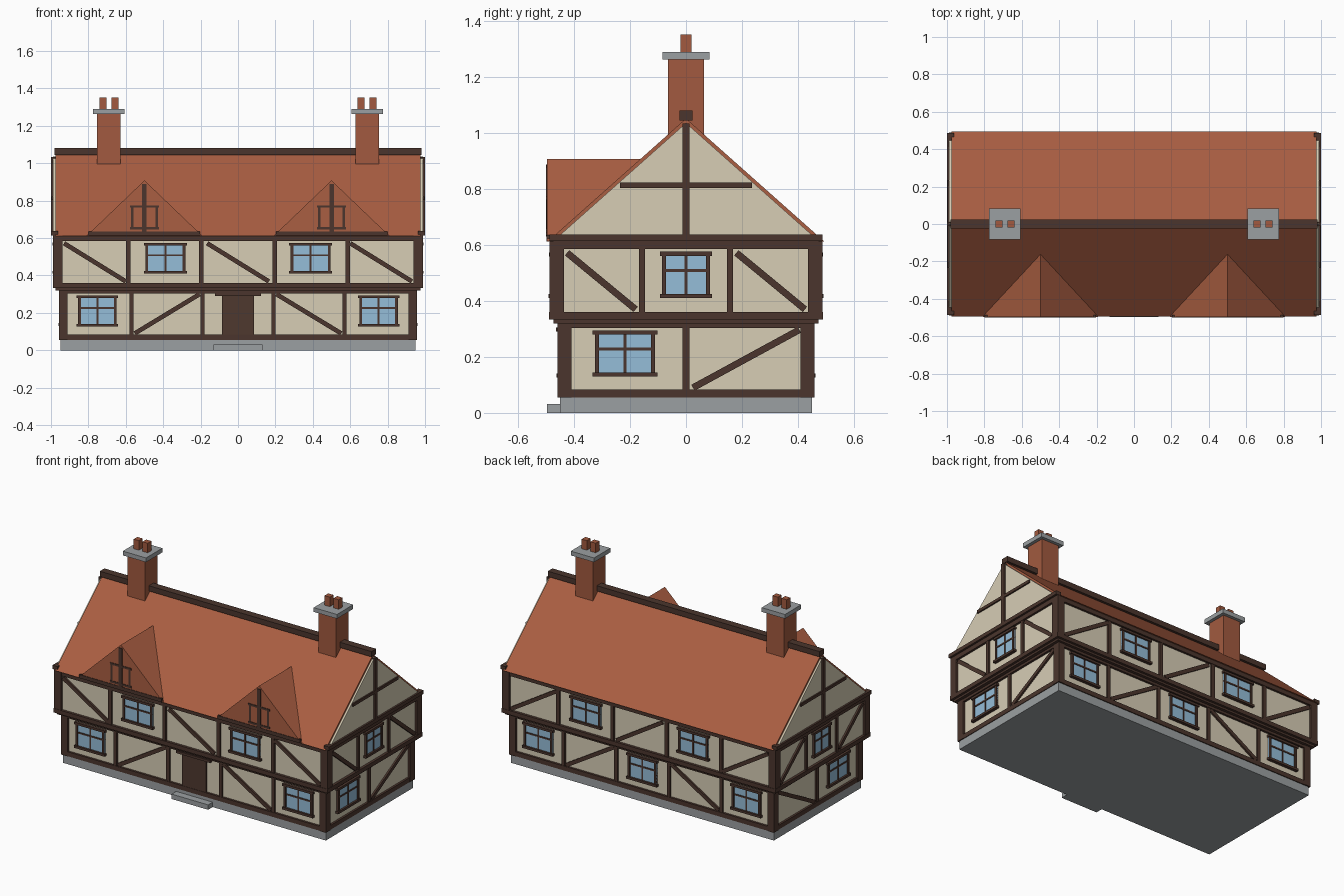
import bpy, bmesh, math
from mathutils import Matrix, Vector

if "Cube" in bpy.data.objects:
    bpy.data.objects.remove(bpy.data.objects["Cube"])

def material(name, rgb):
    m = bpy.data.materials.new(name)
    m.diffuse_color = (*rgb, 1)
    m.use_nodes = True
    m.node_tree.nodes["Principled BSDF"].inputs["Base Color"].default_value = m.diffuse_color
    return m

PLASTER = material("cream_plaster", (0.68, 0.61, 0.46))
TIMBER = material("dark_timber", (0.070, 0.036, 0.026))
TILE = material("clay_tile", (0.40, 0.112, 0.054))
BRICK = material("chimney_brick", (0.36, 0.102, 0.050))
STONE = material("grey_stone", (0.33, 0.35, 0.36))
GLASS = material("window_glass", (0.30, 0.51, 0.69))
DOOR = material("door_wood", (0.078, 0.040, 0.028))

parts = {}   # name -> (bmesh, material)

def part(name, mat):
    if name not in parts:
        parts[name] = (bmesh.new(), mat)
    return parts[name][0]

def box(name, mat, x0, x1, y0, y1, z0, z1):
    m = Matrix.Translation(((x0 + x1) / 2, (y0 + y1) / 2, (z0 + z1) / 2)) @ \
        Matrix.Diagonal((abs(x1 - x0), abs(y1 - y0), abs(z1 - z0), 1))
    bmesh.ops.create_cube(part(name, mat), size=1, matrix=m)

def prism(name, mat, profile, vec):
    """Extrude a flat closed profile along vec."""
    bm = part(name, mat)
    f = bm.faces.new([bm.verts.new(p) for p in profile])
    r = bmesh.ops.extrude_face_region(bm, geom=[f], use_keep_orig=True)
    bmesh.ops.translate(bm, vec=vec, verts=[v for v in r["geom"] if isinstance(v, bmesh.types.BMVert)])

class Wall:
    """Draws plates on one wall; u runs along +x or +y, d is the distance outwards."""
    def __init__(self, axis, sign, dist):
        self.axis, self.sign, self.dist = axis, sign, dist

    def plate(self, name, mat, u0, u1, z0, z1, out, back=0.01):
        a, b = self.sign * (self.dist - back), self.sign * (self.dist + out)
        a, b = min(a, b), max(a, b)
        if self.axis == 'y':
            box(name, mat, u0, u1, a, b, z0, z1)
        else:
            box(name, mat, a, b, u0, u1, z0, z1)

    def brace(self, name, u0, z0, u1, z1, out=0.011, w=0.024):
        a, b = Vector((u0, z0)), Vector((u1, z1))
        d = (b - a).normalized()
        n = Vector((-d.y, d.x)) * w / 2
        pts = [a + n, a - n, b - n, b + n]
        s = self.sign * self.dist
        if self.axis == 'y':
            prism(name, TIMBER, [(p.x, s, p.y) for p in pts], (0, self.sign * out, 0))
        else:
            prism(name, TIMBER, [(s, p.x, p.y) for p in pts], (self.sign * out, 0, 0))

    def window(self, c, w, z0, z1):
        h, f = w / 2, "window_frames"
        self.plate("window_panes", GLASS, c - h, c + h, z0, z1, 0.007)
        for s in (-1, 1):
            e = c + s * (h - 0.007)
            self.plate(f, TIMBER, e - 0.007, e + 0.007, z0, z1, 0.014)
        self.plate(f, TIMBER, c - 0.005, c + 0.005, z0, z1, 0.011)
        zm = z0 + 0.6 * (z1 - z0)
        self.plate(f, TIMBER, c - h, c + h, zm - 0.005, zm + 0.005, 0.011)
        self.plate(f, TIMBER, c - h - 0.008, c + h + 0.008, z0 - 0.002, z0 + 0.013, 0.02)
        self.plate(f, TIMBER, c - h - 0.008, c + h + 0.008, z1 - 0.013, z1 + 0.002, 0.018)

# Plinth, step and plaster walls
box("stone_plinth", STONE, -0.95, 0.95, -0.45, 0.45, 0, 0.055)
box("door_step", STONE, -0.132, 0.132, -0.497, -0.44, 0, 0.032)
box("ground_floor_walls", PLASTER, -0.94, 0.94, -0.442, 0.442, 0.05, 0.33)
box("upper_floor_walls", PLASTER, -0.973, 0.973, -0.472, 0.472, 0.34, 0.615)
box("jetty_floor", TIMBER, -0.975, 0.975, -0.474, 0.474, 0.32, 0.345)

# Corner posts
for sx in (-1, 1):
    for sy in (-1, 1):
        box("ground_corner_posts", TIMBER, sx * 0.912, sx * 0.957, sy * 0.41, sy * 0.459, 0.055, 0.325)
        box("upper_corner_posts", TIMBER, sx * 0.937, sx * 0.988, sy * 0.436, sy * 0.487, 0.335, 0.613)

# Long walls: five bays on each floor
for sign in (-1, 1):
    g, u = Wall('y', sign, 0.442), Wall('y', sign, 0.472)
    g.plate("sill_beams", TIMBER, -0.95, 0.95, 0.055, 0.084, 0.014)
    g.plate("ground_top_beams", TIMBER, -0.95, 0.95, 0.304, 0.325, 0.014)
    u.plate("jetty_beams", TIMBER, -0.99, 0.99, 0.333, 0.36, 0.017)
    u.plate("wall_plates", TIMBER, -0.98, 0.98, 0.585, 0.614, 0.014)
    for k in (-1.5, -0.5, 0.5, 1.5):
        g.plate("ground_studs", TIMBER, k * 0.38 - 0.011, k * 0.38 + 0.011, 0.08, 0.31, 0.012)
        u.plate("upper_studs", TIMBER, k * 0.392 - 0.012, k * 0.392 + 0.012, 0.35, 0.59, 0.012)
    for s in (-1, 1):
        g.window(s * 0.752, 0.205, 0.128, 0.292)
        u.window(s * 0.388, 0.213, 0.412, 0.572)
        g.brace("ground_braces", s * 0.552, 0.09, s * 0.205, 0.3)
    for c in (-0.765, 0, 0.765):
        u.brace("upper_braces", c - 0.165, 0.572, c + 0.165, 0.368)
    if sign > 0:
        g.window(0, 0.205, 0.128, 0.292)

# Front door
front = Wall('y', -1, 0.442)
front.plate("front_door", DOOR, -0.086, 0.086, 0.055, 0.295, 0.012)
front.plate("door_lintel", TIMBER, -0.122, 0.122, 0.29, 0.306, 0.022)

# End walls and gables
for sign in (-1, 1):
    g, u = Wall('x', sign, 0.94), Wall('x', sign, 0.973)
    g.plate("sill_beams", TIMBER, -0.45, 0.45, 0.055, 0.084, 0.014)
    g.plate("ground_top_beams", TIMBER, -0.45, 0.45, 0.304, 0.325, 0.014)
    g.plate("ground_studs", TIMBER, -0.012, 0.012, 0.08, 0.31, 0.012)
    g.window(-0.218, 0.215, 0.132, 0.293)
    g.brace("ground_braces", 0.025, 0.09, 0.405, 0.297)
    u.plate("jetty_beams", TIMBER, -0.487, 0.487, 0.333, 0.36, 0.017)
    u.plate("wall_plates", TIMBER, -0.475, 0.475, 0.585, 0.616, 0.014)
    for c in (-0.157, 0.157):
        u.plate("upper_studs", TIMBER, c - 0.011, c + 0.011, 0.35, 0.59, 0.012)
    u.window(0, 0.17, 0.412, 0.574)
    u.brace("upper_braces", -0.425, 0.572, -0.18, 0.37)
    u.brace("upper_braces", 0.18, 0.572, 0.425, 0.37)
    prism("gable_panels", PLASTER, [(sign * 0.96, -0.468, 0.62), (sign * 0.96, 0.468, 0.62),
                                    (sign * 0.96, 0, 1.036)], (sign * 0.028, 0, 0))
    u.plate("gable_timbers", TIMBER, -0.487, 0.487, 0.614, 0.638, 0.027)
    u.plate("gable_timbers", TIMBER, -0.235, 0.235, 0.804, 0.823, 0.024)
    u.plate("gable_timbers", TIMBER, -0.012, 0.012, 0.63, 1.034, 0.027)

# Main roof and ridge
prism("main_roof", TILE, [(-0.976, -0.495, 0.612), (-0.976, 0.495, 0.612), (-0.976, 0, 1.052)], (1.952, 0, 0))
box("ridge_beam", TIMBER, -0.982, 0.982, -0.024, 0.024, 1.045, 1.08)

# Dormers
for cx in (-0.5, 0.5):
    prism("dormer_roofs", TILE, [(cx - 0.308, -0.496, 0.613), (cx + 0.308, -0.496, 0.613),
                                 (cx, -0.496, 0.908)], (0, 0.334, 0))
    d = Wall('y', -1, 0.496)
    d.plate("dormer_timbers", TIMBER, cx - 0.298, cx + 0.298, 0.613, 0.636, 0.003)
    d.plate("dormer_timbers", TIMBER, cx - 0.012, cx + 0.012, 0.63, 0.888, 0.004)
    for s in (-1, 1):
        d.plate("dormer_window_frames", TIMBER, cx + s * 0.065 - 0.007, cx + s * 0.065 + 0.007, 0.645, 0.775, 0.003)
    for z in (0.645, 0.762):
        d.plate("dormer_window_frames", TIMBER, cx - 0.077, cx + 0.077, z, z + 0.013, 0.0035)

# Chimneys
for cx in (-0.69, 0.69):
    box("chimney_stacks", BRICK, cx - 0.063, cx + 0.063, -0.064, 0.064, 0.95, 1.262)
    box("chimney_caps", STONE, cx - 0.084, cx + 0.084, -0.084, 0.084, 1.262, 1.29)
    for s in (-1, 1):
        px = cx + s * 0.032
        box("chimney_pots", BRICK, px - 0.019, px + 0.019, -0.019, 0.019, 1.285, 1.352)

# Turn the collected parts into objects
for name, (bm, mat) in parts.items():
    bmesh.ops.recalc_face_normals(bm, faces=bm.faces[:])
    me = bpy.data.meshes.new(name)
    bm.to_mesh(me)
    bm.free()
    me.materials.append(mat)
    bpy.context.collection.objects.link(bpy.data.objects.new(name, me))
